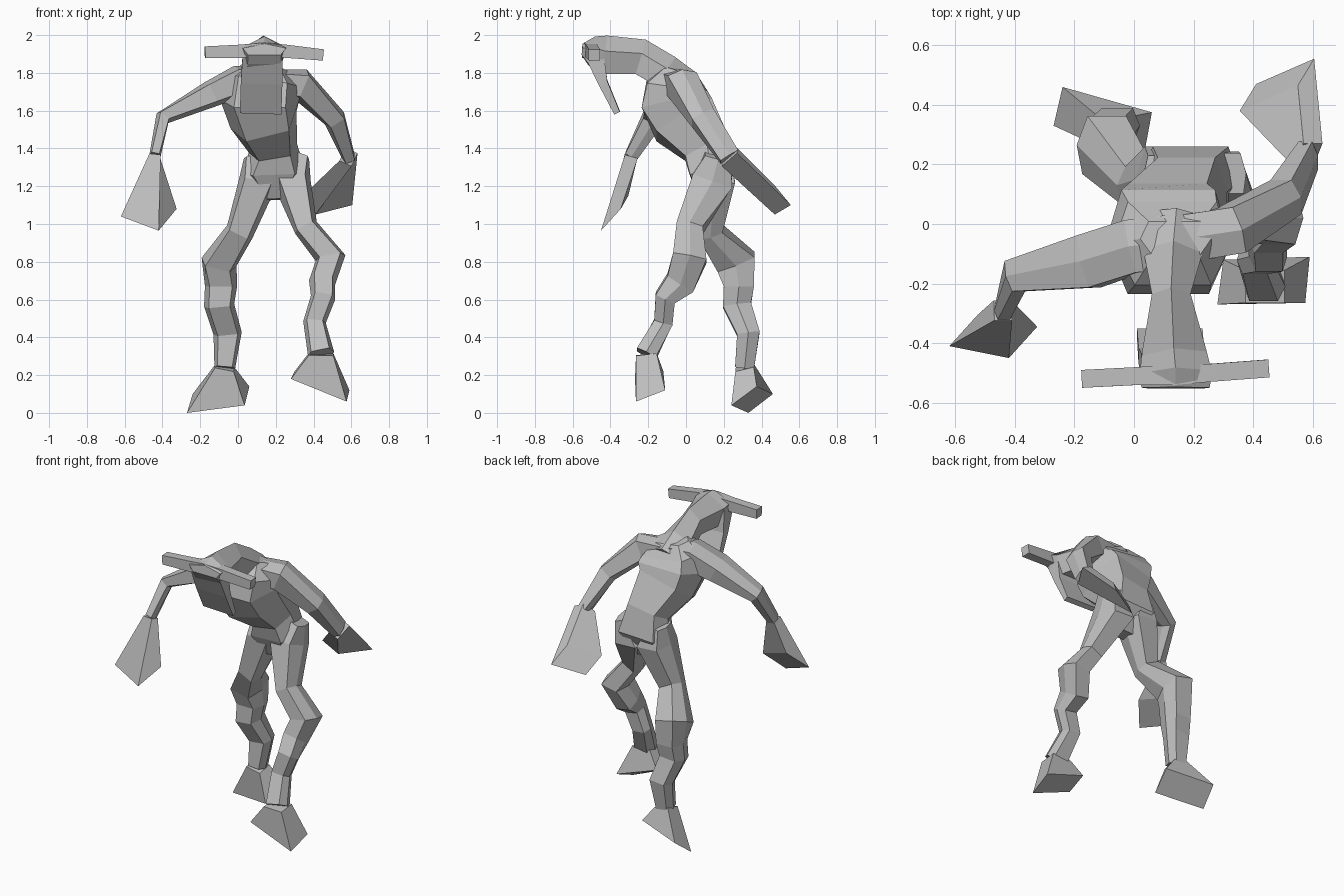
import bpy
import bmesh
from mathutils import Vector

default_cube = bpy.data.objects.get("Cube")
if default_cube:
    bpy.data.objects.remove(default_cube, do_unlink=True)

# One plain grey for the whole figure
GREY = (0.52, 0.52, 0.52, 1.0)
skin = bpy.data.materials.new("plain grey")
skin.use_nodes = True
skin.diffuse_color = GREY
shader = next(n for n in skin.node_tree.nodes if n.type == "BSDF_PRINCIPLED")
shader.inputs["Base Color"].default_value = GREY

AXIS_Y, AXIS_Z = Vector((0, 1, 0)), Vector((0, 0, 1))

# Cross-sections as (width, depth) factors
BOX = [(-1, -1), (1, -1), (1, 1), (-1, 1)]
BARREL = [(-1, 0), (-.65, -1), (.65, -1), (1, 0), (.75, 1), (-.75, 1)]
LIMB = [(-1, 0), (-.7, -1), (.7, -1), (1, 0), (.7, 1), (-.7, 1)]
SKULL = [(0, 1), (1, .2), (.75, -1), (-.75, -1), (-1, .2)]


def middle(points):
    return sum(points, Vector()) / len(points)


def aligned(points, previous):
    """Order the corners so that they follow the previous ring without a twist."""
    a, b = middle(points), middle(previous)
    options = []
    for order in (points, points[::-1]):
        options += [order[i:] + order[:i] for i in range(len(order))]
    return min(options, key=lambda o: sum(((p - a).normalized() - (q - b).normalized()).length
                                          for p, q in zip(o, previous)))


def loft(name, stations, section=BOX, reference=AXIS_Y, end=None):
    """Skin rings (x, y, z, half width, half depth) along a path, with optional end corners."""
    path = [Vector(s[:3]) for s in stations]
    end = [Vector(p) for p in end] if end else None
    if end:
        path.append(middle(end))
    steps = [(b - a).normalized() for a, b in zip(path, path[1:])]
    rings = []
    for i, (*_, width, depth) in enumerate(stations):
        along = (steps[max(i - 1, 0)] + steps[min(i, len(steps) - 1)]).normalized()
        side = reference.cross(along).normalized()
        front = along.cross(side)
        ring = [path[i] + side * (u * width) + front * (v * depth) for u, v in section]
        rings.append(aligned(ring, rings[-1]) if rings else ring)
    if end:
        rings.append(aligned(end, rings[-1]))

    bm = bmesh.new()
    loops = [[bm.verts.new(p) for p in ring] for ring in rings]
    for low, high in zip(loops, loops[1:]):
        for i in range(len(low)):
            j = (i + 1) % len(low)
            bm.faces.new((low[i], low[j], high[j], high[i]))
    bm.faces.new(loops[0][::-1])
    bm.faces.new(loops[-1])
    bmesh.ops.recalc_face_normals(bm, faces=bm.faces)
    mesh = bpy.data.meshes.new(name)
    bm.to_mesh(mesh)
    bm.free()
    mesh.materials.append(skin)
    obj = bpy.data.objects.new(name, mesh)
    bpy.context.scene.collection.objects.link(obj)
    return obj


# Torso, from the crotch up to the base of the neck
loft("torso", [
    (.195, .13, 1.13, .06, .05),
    (.19, .14, 1.27, .17, .12),
    (.185, .11, 1.4, .13, .125),
    (.135, -.01, 1.55, .18, .17),
    (.115, -.06, 1.66, .21, .18),
    (.13, -.065, 1.755, .2, .14),
    (.14, -.05, 1.83, .12, .06),
], BARREL)

# Neck and head, reaching forward
loft("neck_and_head", [
    (.14, .02, 1.74, .14, .07),
    (.13, -.1, 1.805, .1, .09),
    (.125, -.24, 1.885, .065, .095),
    (.135, -.44, 1.895, .11, .105),
    (.14, -.5, 1.92, .12, .075),
    (.14, -.55, 1.925, .115, .03),
], SKULL, AXIS_Z)

# Flat muzzle hanging from the front of the head
loft("muzzle", [
    (.13, -.485, 1.9, .105, .05),
    (.125, -.44, 1.75, .11, .025),
    (.12, -.365, 1.59, .11, .016),
])

# Horns to both sides of the head
loft("horns", [
    (-.175, -.52, 1.91, .03, .03),
    (.02, -.51, 1.915, .035, .03),
    (.14, -.505, 1.925, .035, .035),
    (.25, -.5, 1.915, .035, .03),
    (.45, -.485, 1.895, .03, .03),
])

# Arms and flared hands
loft("right_arm", [
    (.12, -.06, 1.76, .07, .09),
    (0, -.075, 1.755, .085, .09),
    (-.15, -.125, 1.685, .07, .09),
    (-.4, -.175, 1.56, .04, .055),
    (-.44, -.29, 1.36, .03, .035),
], LIMB)
loft("right_hand", [(-.44, -.29, 1.36, .03, .035)],
     end=[(-.62, -.41, 1.04), (-.42, -.45, .965), (-.325, -.345, 1.08), (-.525, -.305, 1.15)])

loft("left_arm", [
    (.16, -.05, 1.75, .07, .08),
    (.33, -.02, 1.74, .085, .08),
    (.51, .09, 1.56, .06, .065),
    (.585, .23, 1.355, .035, .055),
], LIMB)
loft("left_hand", [(.585, .23, 1.355, .035, .055)],
     end=[(.605, .555, 1.1), (.41, .47, 1.05), (.355, .38, 1.16), (.55, .465, 1.21)])

# Legs with bulging knees and shins, and wedge feet
loft("right_leg", [
    (.08, .16, 1.36, .05, .07),
    (.11, .15, 1.23, .105, .11),
    (.01, .13, .96, .075, .065),
    (-.1, .265, .8, .095, .105),
    (-.09, .28, .67, .085, .08),
    (-.1, .27, .57, .08, .075),
    (-.055, .33, .42, .075, .06),
    (-.07, .31, .24, .055, .05),
], LIMB)
loft("right_foot", [(-.07, .31, .24, .05, .05)],
     end=[(-.27, .33, 0), (.035, .24, .04), (.06, .375, .14), (-.24, .46, .1)])

loft("left_leg", [
    (.33, .17, 1.36, .05, .07),
    (.28, .14, 1.23, .105, .11),
    (.36, .02, .98, .065, .07),
    (.49, .02, .82, .08, .09),
    (.445, -.03, .69, .07, .08),
    (.45, -.11, .61, .065, .055),
    (.405, -.12, .48, .06, .05),
    (.44, -.21, .31, .07, .055),
], LIMB)
loft("left_foot", [(.44, -.21, .31, .065, .055)],
     end=[(.28, -.27, .18), (.575, -.265, .06), (.59, -.11, .12), (.3, -.12, .22)])
